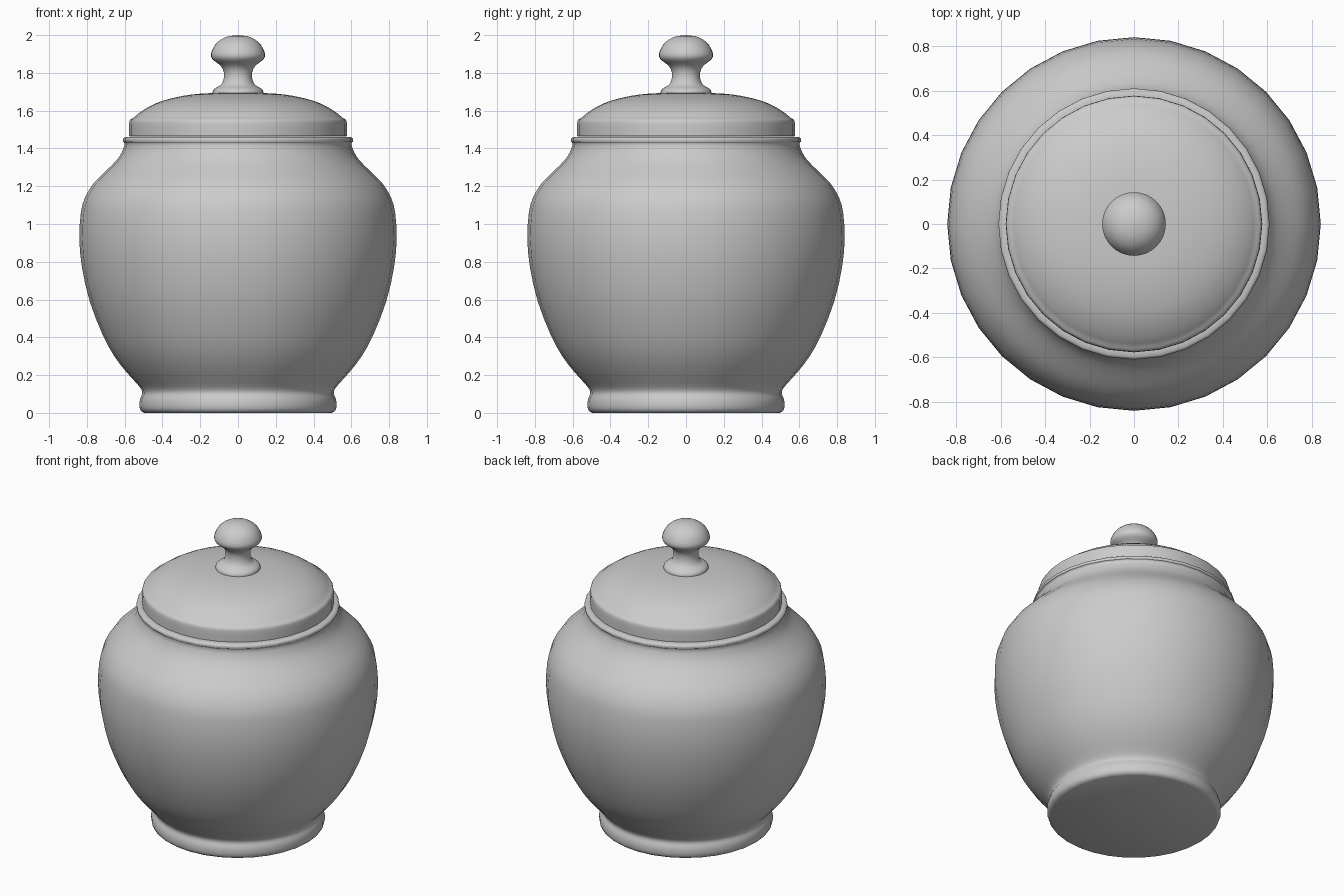
import bpy, bmesh, math

if "Cube" in bpy.data.objects:
    bpy.data.objects.remove(bpy.data.objects["Cube"])

SEGMENTS = 32


def smooth_profile(pts, steps=3):
    """Catmull-Rom curve through (radius, height) points."""
    out = []
    for i in range(len(pts) - 1):
        p0, p1, p2 = pts[max(i - 1, 0)], pts[i], pts[i + 1]
        p3 = pts[min(i + 2, len(pts) - 1)]
        for s in range(steps):
            t = s / steps
            out.append(tuple(
                0.5 * (2 * b + (c - a) * t + (2 * a - 5 * b + 4 * c - d) * t * t
                       + (3 * b - a - 3 * c + d) * t ** 3)
                for a, b, c, d in zip(p0, p1, p2, p3)))
    return out + [pts[-1]]


def lathe(name, profile):
    """Revolve a bottom-to-top profile about z; points at radius 0 become poles."""
    bm = bmesh.new()
    rings = []
    for r, z in profile:
        if r < 1e-4:
            rings.append([bm.verts.new((0, 0, z))] * SEGMENTS)
        else:
            rings.append([bm.verts.new((r * math.cos(a), r * math.sin(a), z))
                          for a in (2 * math.pi * k / SEGMENTS for k in range(SEGMENTS))])
    for low, high in zip(rings, rings[1:]):
        for k in range(SEGMENTS):
            n = (k + 1) % SEGMENTS
            corners = list(dict.fromkeys((low[k], low[n], high[n], high[k])))
            bm.faces.new(corners)
    bmesh.ops.recalc_face_normals(bm, faces=bm.faces)
    mesh = bpy.data.meshes.new(name)
    bm.to_mesh(mesh)
    bm.free()
    obj = bpy.data.objects.new(name, mesh)
    bpy.context.collection.objects.link(obj)
    bpy.ops.object.select_all(action='DESELECT')
    obj.select_set(True)
    bpy.context.view_layer.objects.active = obj
    bpy.ops.object.shade_smooth_by_angle(angle=math.radians(40))
    return obj


# Jar body: flat base, rounded foot, swelling belly, narrow neck and rolled rim
body = smooth_profile([
    (0.495, 0.0), (0.515, 0.012), (0.522, 0.04), (0.518, 0.075), (0.507, 0.10),
    (0.512, 0.125), (0.54, 0.16), (0.59, 0.215), (0.655, 0.30), (0.715, 0.41),
    (0.785, 0.59), (0.826, 0.77), (0.84, 0.92), (0.832, 1.06), (0.81, 1.14),
    (0.765, 1.215), (0.70, 1.28), (0.645, 1.335), (0.615, 1.38), (0.60, 1.425),
    (0.608, 1.435), (0.609, 1.45), (0.598, 1.46), (0.57, 1.462)], 2)
lathe("jar_body", [(0, 0)] + body + [(0, 1.462)])

# Lid: upright band with a small shoulder, then a shallow dome
lid = smooth_profile([
    (0.577, 1.466), (0.577, 1.50), (0.576, 1.535), (0.57, 1.553), (0.55, 1.565),
    (0.525, 1.587), (0.47, 1.622), (0.40, 1.652), (0.30, 1.677),
    (0.20, 1.69), (0.10, 1.694)], 2)
lathe("lid", [(0, 1.466)] + lid + [(0, 1.695)])

# Knob: flared collar, slim stem and mushroom-shaped head
knob = smooth_profile([
    (0.135, 1.692), (0.132, 1.708), (0.115, 1.722), (0.092, 1.735), (0.078, 1.76),
    (0.074, 1.79), (0.08, 1.82), (0.10, 1.845), (0.13, 1.867), (0.143, 1.888),
    (0.139, 1.915), (0.12, 1.95), (0.09, 1.977), (0.05, 1.994), (0, 2.0)], 2)
lathe("lid_knob", [(0, 1.692)] + knob)
